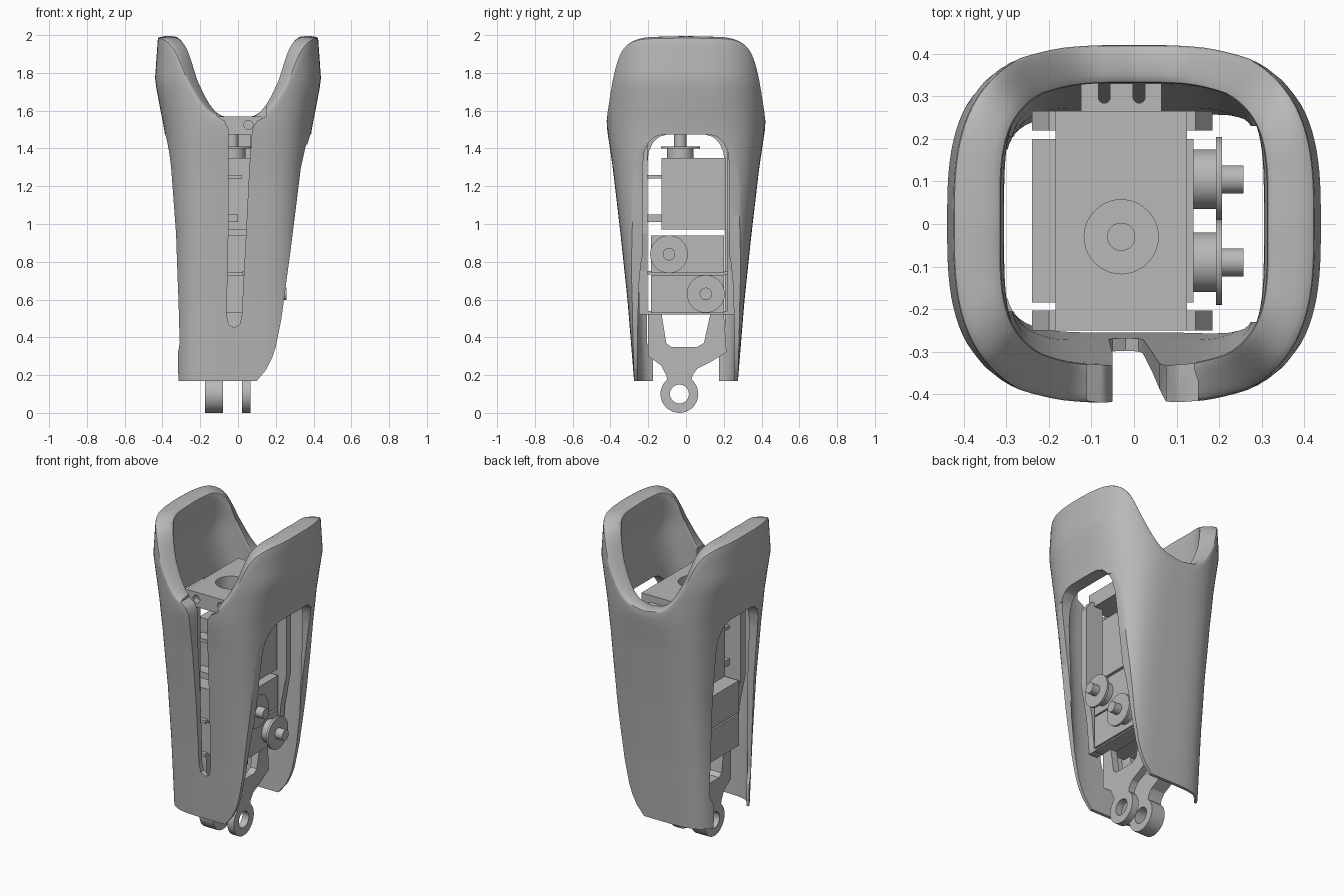
import bpy, bmesh, math
from mathutils import Vector

if "Cube" in bpy.data.objects:
    bpy.data.objects.remove(bpy.data.objects["Cube"])

grey = bpy.data.materials.new("plain grey")
grey.use_nodes = True
grey.diffuse_color = (0.48, 0.48, 0.48, 1)
grey.node_tree.nodes["Principled BSDF"].inputs["Base Color"].default_value = (0.48, 0.48, 0.48, 1)


def add(name, bm):
    bmesh.ops.recalc_face_normals(bm, faces=bm.faces)
    mesh = bpy.data.meshes.new(name)
    bm.to_mesh(mesh)
    bm.free()
    mesh.materials.append(grey)
    ob = bpy.data.objects.new(name, mesh)
    bpy.context.collection.objects.link(ob)
    return ob


def activate(ob):
    bpy.ops.object.select_all(action='DESELECT')
    ob.select_set(True)
    bpy.context.view_layer.objects.active = ob


def smooth(ob, angle=35):
    activate(ob)
    bpy.ops.object.shade_smooth_by_angle(angle=math.radians(angle))


def box(name, x, y, z):
    bm = bmesh.new()
    bmesh.ops.create_cube(bm, size=1)
    for v in bm.verts:
        v.co = [a + (b - a) * (c + 0.5) for (a, b), c in zip((x, y, z), v.co)]
    return add(name, bm)


def prism(name, pts, axis, lo, hi):
    """Extrude a 2D outline along x (outline is y,z) or y (outline is x,z)."""
    bm = bmesh.new()
    place = (lambda p: (lo, p[0], p[1])) if axis == 'x' else (lambda p: (p[0], lo, p[1]))
    face = bm.faces.new([bm.verts.new(place(p)) for p in pts])
    new = bmesh.ops.extrude_face_region(bm, geom=[face])['geom']
    shift = Vector((hi - lo, 0, 0) if axis == 'x' else (0, hi - lo, 0))
    bmesh.ops.translate(bm, vec=shift, verts=[g for g in new if isinstance(g, bmesh.types.BMVert)])
    return add(name, bm)


def rod(name, axis, centre, radius, length):
    bm = bmesh.new()
    bmesh.ops.create_cone(bm, cap_ends=True, segments=40, radius1=radius, radius2=radius, depth=length)
    turn = {'x': (0, 1, 0), 'y': (1, 0, 0), 'z': (0, 0, 0)}[axis]
    ob = add(name, bm)
    ob.rotation_euler = [t * math.pi / 2 for t in turn]
    ob.location = centre
    smooth(ob)
    return ob


def cut(ob, *cutters):
    for c in cutters:
        activate(ob)
        bpy.context.view_layer.update()
        mod = ob.modifiers.new("cut", 'BOOLEAN')
        mod.operation, mod.solver, mod.object = 'DIFFERENCE', 'EXACT', c
        bpy.ops.object.modifier_apply(modifier=mod.name)
        bpy.data.objects.remove(c)


def lerp(table, t):
    """Linearly interpolate rows of (key, value, ...)."""
    t = min(max(t, table[0][0]), table[-1][0])
    for a, b in zip(table, table[1:]):
        if t <= b[0]:
            f = (t - a[0]) / (b[0] - a[0])
            return [p + (q - p) * f for p, q in zip(a[1:], b[1:])]


# Sleeve: rounded-square sections (height, half width, half depth, wall, squareness)
SECTIONS = [(0.17, .33, .275, .02, 4), (0.6, .333, .31, .035, 4), (0.95, .34, .347, .045, 3.9),
            (1.3, .366, .388, .06, 3.5), (1.5, .39, .418, .085, 3.1), (1.6, .41, .424, .095, 3),
            (1.76, .44, .425, .105, 3), (2.0, .423, .42, .113, 3)]
# Rim height by direction, from the side (0) to the front or back (90)
RIM = [(0, 1.995), (30, 1.99), (38, 1.975), (45, 1.94), (50, 1.885), (54, 1.81), (60, 1.7), (66, 1.62),
       (74, 1.575), (90, 1.555)]
COUNT, ROWS, ARC, CAP = 128, 36, 10, 0.02


def section_point(z, a, inset):
    hx, hy, wall, n = lerp(SECTIONS, z)
    n += inset  # the inside is a little squarer
    c, s = math.cos(a), math.sin(a)
    k = (abs(c) ** n + abs(s) ** n) ** (-1 / n)
    return ((hx - wall * inset) * k * c, (hy - wall * inset) * k * s, z)


bm = bmesh.new()
loops = []
for i in range(COUNT):
    a = 2 * math.pi * i / COUNT
    phi = math.degrees(math.atan2(abs(math.sin(a)), abs(math.cos(a))))
    top = sum(lerp(RIM, phi + d)[0] for d in (-3, 0, 3)) / 3 - CAP
    levels = [0.17 + (top - 0.17) * j / ROWS for j in range(ROWS + 1)]
    pts = [section_point(z, a, 0) for z in levels]
    for j in range(1, ARC):
        t = math.pi * j / ARC
        x, y, z = section_point(top, a, 0.5 - 0.5 * math.cos(t))
        pts.append((x, y, top + CAP * math.sin(t) ** 0.6))
    pts += [section_point(z, a, 1) for z in reversed(levels)]
    loops.append([bm.verts.new(p) for p in pts])
for i, loop in enumerate(loops):
    nxt = loops[(i + 1) % COUNT]
    for j in range(len(loop)):
        k = (j + 1) % len(loop)
        bm.faces.new((loop[j], nxt[j], nxt[k], loop[k]))
sleeve = add("sleeve", bm)


def arch(low, edge):
    half = [(low, 0.1), (low, 0.31), (edge, 0.37), (edge, 1.3), (edge - .008, 1.38), (edge - .03, 1.43),
            (edge - .065, 1.462), (edge - .11, 1.475)]
    return [(-y, z) for y, z in half] + [(y, z) for y, z in reversed(half)]


# Side windows, front slot and the swept lower corner
slot = [(-.11, 1.62), (-.11, 1.57), (-.07, 1.545), (-.05, 1.5), (-.05, 1.0), (-.06, .52), (-.05, .47), (-.02, .45),
        (.01, .47), (.02, .52), (.04, .9), (.06, 1.3), (.075, 1.5), (.1, 1.545), (.15, 1.57), (.15, 1.62)]
corner = [(.06, .12), (.1, .17), (.15, .23), (.18, .29), (.2, .35), (.23, .5), (.25, .65), (.277, .85), (.302, 1.05),
          (.333, 1.3), (.36, 1.42), (.6, 1.42), (.6, .12)]
cut(sleeve, prism("window_right", arch(.23, .23), 'x', 0.1, 0.6),
    prism("window_left", arch(.175, .206), 'x', -0.6, -0.1),
    prism("slot_cutter", slot, 'y', -0.6, -0.1),
    prism("corner_cutter", corner, 'y', -0.6, 0.6))
smooth(sleeve, 40)

# Top block with bore, front screw holes and slotted rear tab
AX, AY = -0.03, -0.03
block = box("top_block", (-.185, .125), (-.25, .265), (1.475, 1.568))
cut(block, rod("bore", 'z', (AX, AY, 1.5), .087, .4),
    *[rod("screw_hole", 'y', (x, -.25, 1.525), .024, .08) for x in (-.115, .055)])
tab = box("rear_tab", (-.125, .065), (.265, .33), (1.478, 1.525))
for x in (-.07, .012):
    cut(tab, rod("slot_end", 'z', (x, .298, 1.53), .014, .3),
        box("tab_slot", (x - .014, x + .014), (.298, .4), (1.4, 1.7)))

# Frame posts at the four corners, narrower towards the bottom
left_post = [(-.24, 1.44), (-.2, 1.5), (-.12, 1.5), (-.12, .52), (-.18, .52), (-.2, .75), (-.24, .95)]
right_post = [(.185, 1.44), (.145, 1.5), (.065, 1.5), (.065, .52), (.125, .52), (.145, .75), (.185, .95)]
for side, lo, hi in (("front", -.25, -.203), ("back", .22, .265)):
    prism(side + "_left_post", left_post, 'y', lo, hi)
    prism(side + "_right_post", right_post, 'y', lo, hi)

# Actuators
box("upper_actuator", (-.18, .125), (-.13, .21), (.97, 1.35))
rod("upper_hub", 'z', (AX, AY, 1.375), .07, .05)
rod("upper_flange", 'z', (AX, AY, 1.405), .103, .012)
rod("upper_shaft", 'z', (AX, AY, 1.44), .033, .07)
for name, y, z in (("middle", -.09, .84), ("lower", .105, .63)):
    box(name + "_actuator", (-.24, .14), (-.185, .2), (z - .1, z + .1))
    rod(name + "_hub", 'x', (.165, y, z), .07, .07)
    rod(name + "_flange", 'x', (.2, y, z), .1, .014)
    rod(name + "_shaft", 'x', (.225, y, z), .033, .065)
    for x in (-.13, .075):
        box(name + "_mount", (x - .05, x + .05), (-.21, .225), (z - .108, z - .09))
box("cable_tab", (-.16, .02), (-.205, -.13), (1.24, 1.26))
box("lower_tab", (-.16, .0), (-.205, -.13), (1.01, 1.05))

# Base fork: two yokes ending in ring lugs
CY, CZ = -0.035, 0.1
ring = [(CY + .1 * math.cos(t), CZ + .1 * math.sin(t))
        for t in [math.radians(130 + 280 * i / 28) for i in range(29)]]
yoke = ring + [(.035, .2), (.06, .235), (.13, .27), (.215, .32), (.2, .53), (.13, .53), (.095, .37), (.06, .35),
               (-.08, .35), (-.105, .37), (-.13, .53), (-.2, .53), (-.2, .3), (-.13, .25), (-.105, .2)]
for name, lo, hi in (("left_yoke", .02, .065), ("right_yoke", -.175, -.08)):
    ob = prism(name, yoke, 'x', lo, hi)
    cut(ob, rod("pin_hole", 'x', ((lo + hi) / 2, CY, CZ), .05, .3))
    smooth(ob, 25)
